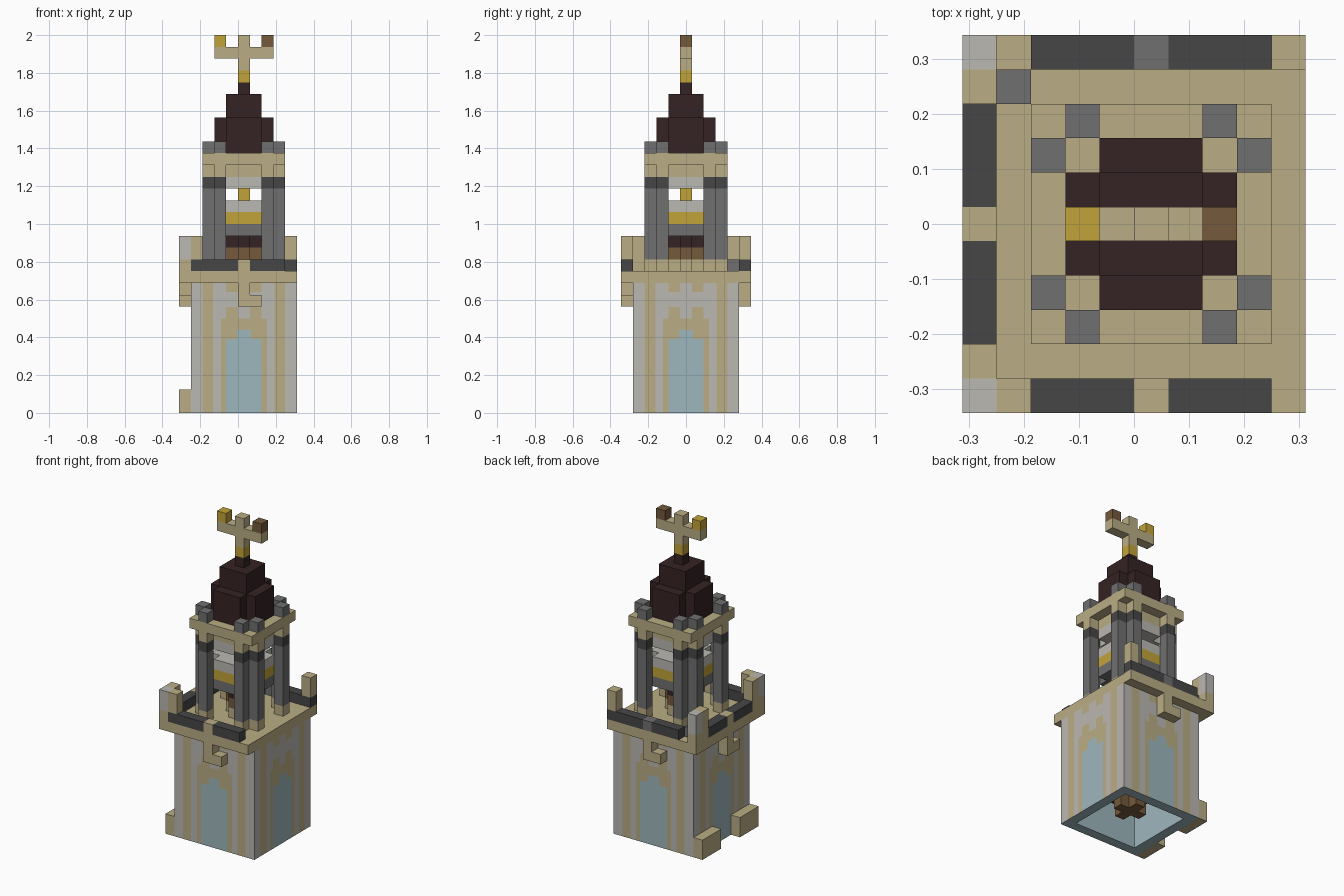
import bpy, bmesh, math
from mathutils import Matrix, Vector

if "Cube" in bpy.data.objects:
    bpy.data.objects.remove(bpy.data.objects["Cube"], do_unlink=True)

V = 1 / 16            # block size
MID = V / 2           # tower axis sits half a block left of centre


def colour(name, rgb):
    lin = [((c / 255 + 0.055) / 1.055) ** 2.4 for c in rgb] + [1]
    m = bpy.data.materials.new(name)
    m.use_nodes = True
    m.diffuse_color = lin
    bsdf = m.node_tree.nodes["Principled BSDF"]
    bsdf.inputs["Base Color"].default_value = lin
    bsdf.inputs["Roughness"].default_value = 0.9
    return m


SAND = colour("sandstone", (186, 174, 133))
PALE = colour("pale stone", (187, 184, 178))
GREY = colour("grey stone", (112, 112, 112))
DARK = colour("dark stone", (70, 70, 70))
ROOF = colour("dark roof", (53, 35, 35))
GOLD = colour("gold", (192, 164, 56))
WOOD = colour("brown wood", (117, 90, 60))
GLASS = colour("pale blue glass", (158, 183, 188))


def finish(name, bm, mats):
    bmesh.ops.remove_doubles(bm, verts=bm.verts, dist=1e-5)
    me = bpy.data.meshes.new(name)
    bm.to_mesh(me)
    bm.free()
    for m in mats:
        me.materials.append(m)
    ob = bpy.data.objects.new(name, me)
    bpy.context.collection.objects.link(ob)
    return ob


def box(a0, a1, b0, b1, k0, k1):
    """Cells of a block, all bounds inclusive, measured from the tower axis."""
    return {(a, b, k) for a in range(a0, a1 + 1)
            for b in range(b0, b1 + 1) for k in range(k0, k1 + 1)}


def square(n, k0, k1):
    return box(-n, n, -n, n, k0, k1)


def cross(n, k0, k1):
    return box(-n, n, 1 - n, n - 1, k0, k1) | box(1 - n, n - 1, -n, n, k0, k1)


def plus(k0, k1):
    return box(-1, 1, 0, 0, k0, k1) | box(0, 0, -1, 1, k0, k1)


def corners(k0, k1):
    """Paired cells at each corner of the belfry."""
    return {(s * a, t * b, k) for a, b in ((2, 3), (3, 2))
            for s in (-1, 1) for t in (-1, 1) for k in range(k0, k1 + 1)}


def part(name, mat, cells):
    """Skin a set of cells with its outer faces only."""
    bm = bmesh.new()
    for c in cells:
        for axis in range(3):
            for s in (-1, 1):
                step = [0, 0, 0]
                step[axis] = s
                if tuple(p + q for p, q in zip(c, step)) in cells:
                    continue
                n = Vector(step) / 2
                u = Vector([0.5 if i == (axis + 1) % 3 else 0 for i in range(3)])
                w = Vector([0.5 if i == (axis + 2) % 3 else 0 for i in range(3)]) * s
                o = Vector(c) + n + Vector((0, 0, 0.5))
                q = [o - u - w, o + u - w, o + u + w, o - u + w]
                bm.faces.new([bm.verts.new(p * V + Vector((MID, 0, 0))) for p in q])
    return finish(name, bm, [mat])


# Painted shaft walls
def wall_colour(u, z):
    u = abs(u)
    if u < 1.5 and z < 0.39 or u < 0.6 and z < 0.44:
        return 2
    if u < 0.5:
        return 1 if z < 0.5 else 0
    if u < 1.5:
        return 1 if z < 0.56 or z > 0.64 else 0
    if u < 1.95:
        return 1 if z < 0.5 else 0
    if 2.6 < u < 3.5:
        return 1
    return 0


half = [0.5, 0.6, 1.5, 1.95, 2.6, 3.5, 4.5]
us = [-u for u in reversed(half)] + half
zs = [0, 0.39, 0.44, 0.5, 0.56, 0.64, 11 * V]
bm = bmesh.new()
for turn in range(4):
    rot = Matrix.Translation((MID, 0, 0)) @ Matrix.Rotation(turn * math.pi / 2, 4, "Z")

    def quad(pts, index):
        f = bm.faces.new([bm.verts.new(rot @ Vector(p)) for p in pts])
        f.material_index = index

    out, inn, top = -4.5 * V, -3.5 * V, zs[-1]
    for u0, u1 in zip(us, us[1:]):
        for z0, z1 in zip(zs, zs[1:]):
            quad([(u0 * V, out, z0), (u1 * V, out, z0), (u1 * V, out, z1), (u0 * V, out, z1)],
                 wall_colour((u0 + u1) / 2, (z0 + z1) / 2))
    quad([(inn, inn, 0), (inn, inn, top), (-inn, inn, top), (-inn, inn, 0)], 2)
    quad([(out, out, 0), (inn, inn, 0), (-inn, inn, 0), (-out, out, 0)], 2)
finish("shaft_walls", bm, [PALE, SAND, GLASS])

# Woodwork inside the shaft
part("inner_beams", ROOF, cross(2, 3, 3))
part("inner_post", WOOD, plus(1, 2))

# Feet on the right-hand wall
part("wall_feet", SAND, box(-5, -5, 2, 4, 0, 1) | box(-5, -5, -4, -2, 0, 1))

# Balcony floor and brackets
part("balcony_floor", SAND, box(-5, 4, -5, 5, 11, 11))
part("front_bracket", SAND, box(0, 0, -5, -5, 9, 10) | box(1, 1, -5, -5, 9, 9))
part("side_bracket", SAND, box(-5, -5, 0, 0, 9, 10) | box(-5, -5, -1, -1, 9, 9))
part("back_bracket", SAND, box(0, 0, 5, 5, 9, 10) | box(-1, -1, 5, 5, 9, 9))

# Parapet
part("parapet", DARK,
     box(-4, -1, -5, -5, 12, 12) | box(1, 3, -5, -5, 12, 12)
     | box(-3, -1, 5, 5, 12, 12) | box(1, 4, 5, 5, 12, 12)
     | box(-5, -5, -3, -1, 12, 12) | box(-5, -5, 1, 3, 12, 12))
part("parapet_posts", SAND, {(0, -5, 12), (-5, 0, 12)})
part("grey_posts", GREY, {(0, 5, 12), (-4, 4, 12)})
part("corner_pillars", SAND,
     box(-5, -5, -4, -4, 12, 14) | box(-5, -5, 4, 4, 12, 14)
     | box(-4, -4, -5, -5, 13, 14) | box(4, 4, 5, 5, 13, 14)
     | {(-5, -5, 12), (-5, 5, 12)})
part("pale_pillars", PALE, box(-5, -5, -5, -5, 13, 14) | box(-5, -5, 5, 5, 13, 14))

# Belfry columns
part("column_bases", SAND, corners(12, 12))
part("columns", GREY, corners(13, 18))
part("column_caps", DARK, corners(19, 19))

# Bell stand and bell
part("stand_base", SAND, plus(12, 12))
part("stand", WOOD, plus(13, 13))
part("stand_top", ROOF, plus(14, 14))
part("bell_rim", GREY, cross(2, 15, 15))
part("bell_band", GOLD, cross(2, 16, 16))
part("bell_crown", PALE, cross(2, 17, 17))
part("bell_hanger", GOLD, {(0, 0, 18)})
part("belfry_ceiling", PALE, cross(2, 19, 19))

# Cornice and pinnacles
part("cornice", SAND, square(3, 21, 21) | cross(2, 20, 20) | corners(20, 20))
part("pinnacles", GREY, corners(22, 22))

# Stepped roof
part("roof", ROOF, cross(2, 22, 24) | square(1, 25, 26) | {(0, 0, 27)})

# Weather vane
part("vane_collar", GOLD, {(0, 0, 28)})
part("vane_cross", SAND, box(0, 0, 0, 0, 29, 31) | box(-2, 2, 0, 0, 30, 30))
part("vane_gold_tip", GOLD, {(-2, 0, 31)})
part("vane_wood_tip", WOOD, {(2, 0, 31)})
